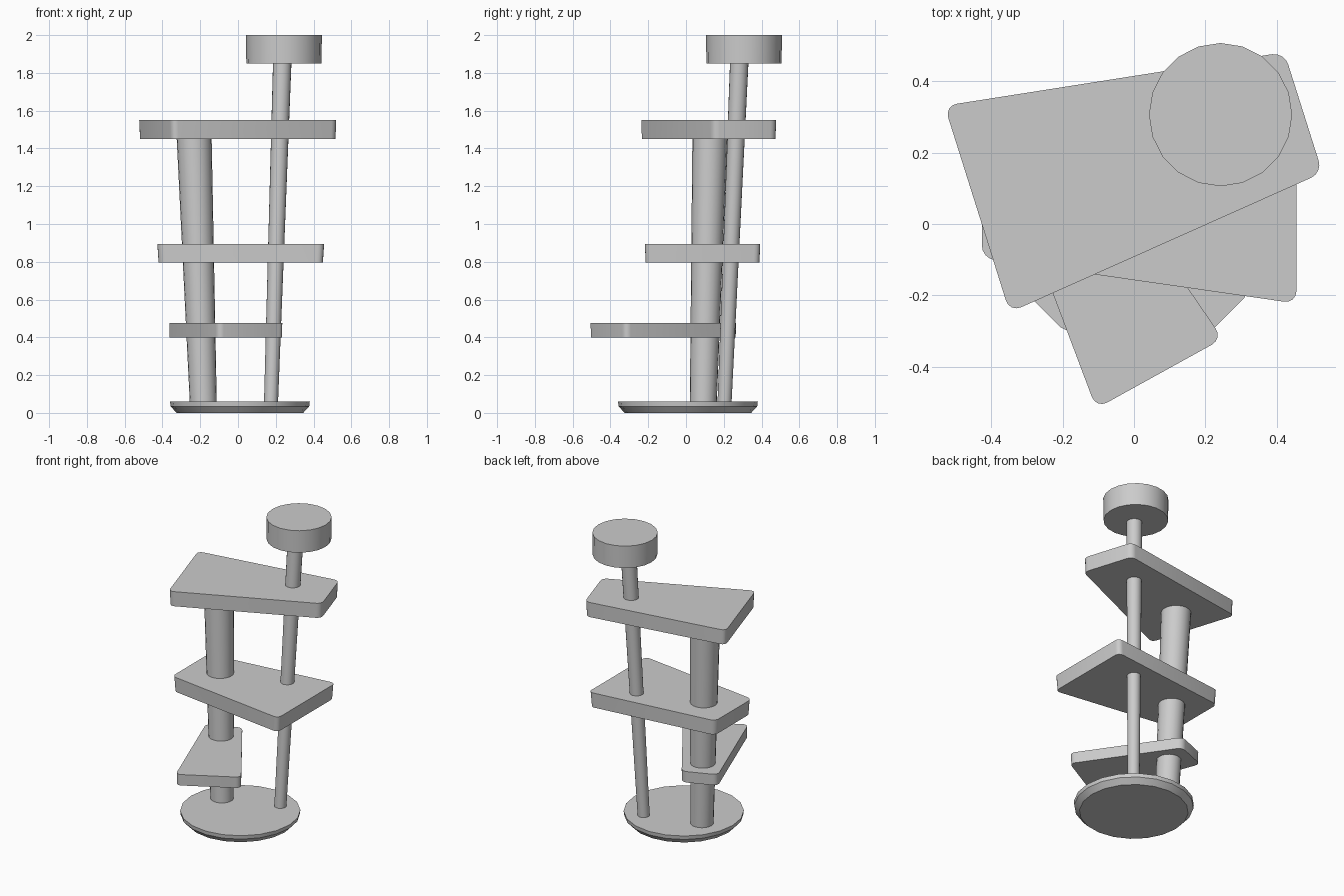
import bpy, bmesh, math
from mathutils import Vector

if "Cube" in bpy.data.objects:
    bpy.data.objects.remove(bpy.data.objects["Cube"])

SIDES = 20


def finish(name, bm):
    bmesh.ops.recalc_face_normals(bm, faces=bm.faces)
    me = bpy.data.meshes.new(name)
    bm.to_mesh(me)
    bm.free()
    ob = bpy.data.objects.new(name, me)
    bpy.context.collection.objects.link(ob)
    bpy.ops.object.select_all(action='DESELECT')
    ob.select_set(True)
    bpy.context.view_layer.objects.active = ob
    bpy.ops.object.shade_smooth_by_angle(angle=math.radians(30))
    return ob


def stack(name, rings):
    """Round solid through (x, y, z, radius) rings with flat caps."""
    bm = bmesh.new()
    loops = [[bm.verts.new((x + r * math.cos(2 * math.pi * i / SIDES),
                            y + r * math.sin(2 * math.pi * i / SIDES), z))
              for i in range(SIDES)] for x, y, z, r in rings]
    for a, b in zip(loops, loops[1:]):
        for i in range(SIDES):
            j = (i + 1) % SIDES
            bm.faces.new((a[i], a[j], b[j], b[i]))
    bm.faces.new(loops[0][::-1])
    bm.faces.new(loops[-1])
    return finish(name, bm)


def shelf(name, corners, z0, z1, taper, radius=0.035):
    """Four-cornered board, rounded upright edges, slightly smaller underneath."""
    bm = bmesh.new()
    mid = sum((Vector(c) for c in corners), Vector((0, 0))) / len(corners)
    low = [bm.verts.new((*(mid + (Vector(c) - mid) * taper), z0)) for c in corners]
    top = [bm.verts.new((*c, z1)) for c in corners]
    bm.faces.new(low[::-1])
    bm.faces.new(top)
    n = len(corners)
    for i in range(n):
        j = (i + 1) % n
        bm.faces.new((low[i], low[j], top[j], top[i]))
    upright = [e for e in bm.edges if abs(e.verts[0].co.z - e.verts[1].co.z) > 0.01]
    bmesh.ops.bevel(bm, geom=upright, offset=radius, offset_type='OFFSET',
                    segments=4, profile=0.5, affect='EDGES')
    return finish(name, bm)


# Round foot with flared rim
stack("base", [(0.01, 0.01, 0, 0.335), (0.01, 0.01, 0.035, 0.367), (0.01, 0.01, 0.06, 0.37)])

# Leaning posts, widening upwards
stack("thick_post", [(-0.183, 0.091, 0.03, 0.071), (-0.233, 0.127, 1.48, 0.093)])
stack("thin_post", [(0.174, 0.203, 0.03, 0.037), (0.235, 0.283, 1.88, 0.049)])

# Round perch on the thin post
stack("top_perch", [(0.243, 0.307, 1.85, 0.199), (0.243, 0.307, 2.0, 0.201)])

# Three skewed platforms
shelf("low_platform", [(-0.106, -0.518), (0.249, -0.322), (-0.16, 0.275), (-0.373, 0.19)],
      0.40, 0.475, 0.995)
shelf("middle_platform", [(-0.427, -0.096), (0.456, -0.223), (0.456, 0.397), (-0.427, 0.295)],
      0.795, 0.895, 0.985)
shelf("upper_platform", [(-0.349, -0.248), (0.529, 0.144), (0.422, 0.482), (-0.532, 0.332)],
      1.45, 1.55, 0.992)
